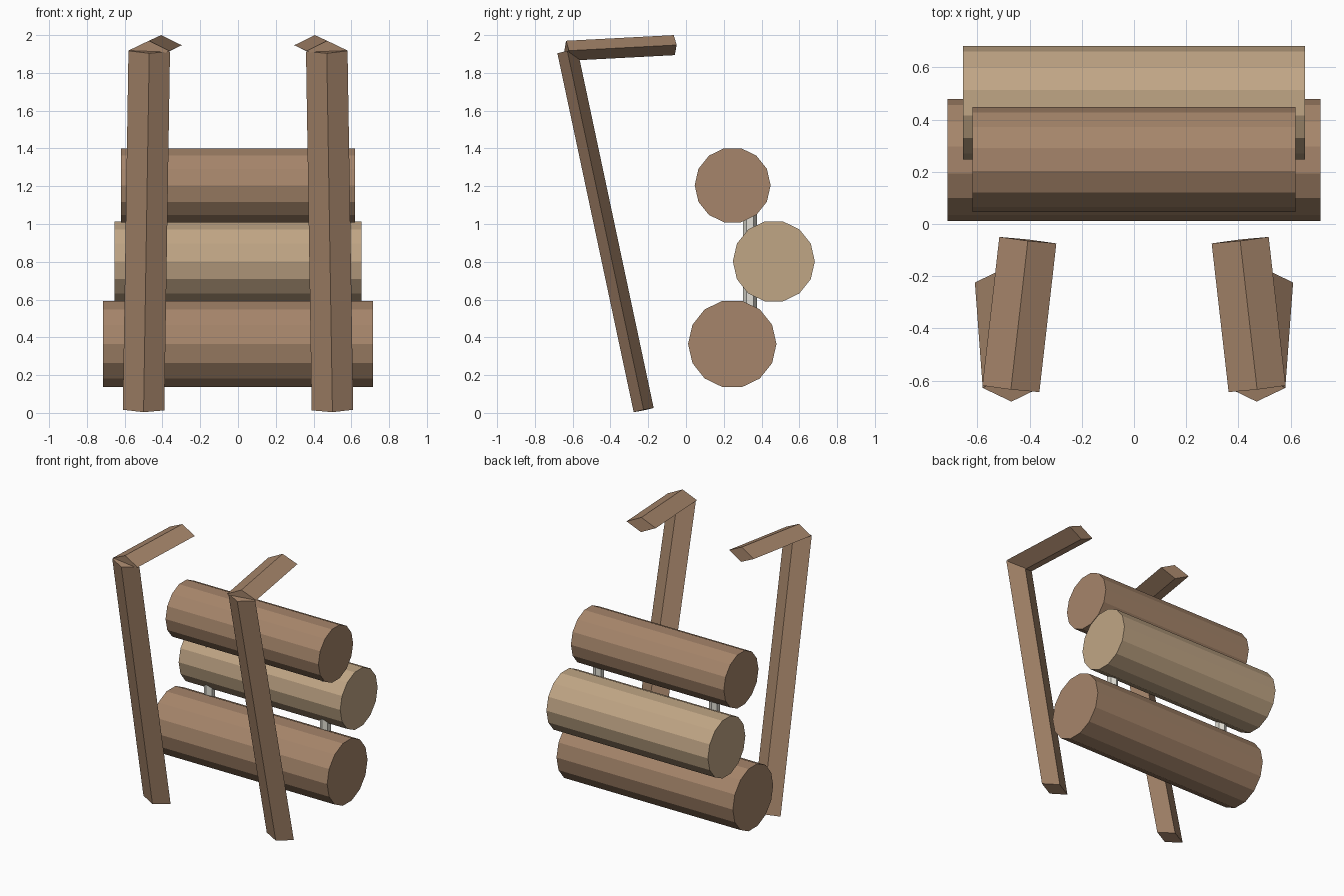
import bpy
import bmesh
from math import cos, sin, pi
from mathutils import Vector

if "Cube" in bpy.data.objects:
    bpy.data.objects.remove(bpy.data.objects["Cube"])


def material(name, rgb):
    m = bpy.data.materials.new(name)
    m.diffuse_color = (*rgb, 1)
    m.use_nodes = True
    m.node_tree.nodes["Principled BSDF"].inputs["Base Color"].default_value = m.diffuse_color
    return m


bark = material("dark_wood", (0.38, 0.235, 0.145))
pale = material("pale_wood", (0.53, 0.38, 0.235))
metal = material("pale_rod", (0.75, 0.73, 0.66))


def prism(name, start, end, sides, half_u, half_v, mat):
    """Capped straight bar; u lies across the bar, v is perpendicular to both."""
    a, b = Vector(start), Vector(end)
    axis = (b - a).normalized()
    # u: horizontal sideways direction of the bar
    ref = Vector((0, 1, 0)) if abs(axis.x) > 0.9 or axis.z > 0.999 else Vector((1, 0, 0))
    u = (ref - axis * ref.dot(axis)).normalized()
    v = axis.cross(u)
    bm = bmesh.new()
    rings = []
    for p in (a, b):
        rings.append([bm.verts.new(p + u * half_u * cos(2 * pi * i / sides)
                                   + v * half_v * sin(2 * pi * i / sides))
                      for i in range(sides)])
    for i in range(sides):
        j = (i + 1) % sides
        bm.faces.new((rings[0][i], rings[0][j], rings[1][j], rings[1][i]))
    bm.faces.new(rings[0][::-1])
    bm.faces.new(rings[1])
    bmesh.ops.recalc_face_normals(bm, faces=bm.faces)
    me = bpy.data.meshes.new(name)
    bm.to_mesh(me)
    bm.free()
    me.materials.append(mat)
    ob = bpy.data.objects.new(name, me)
    bpy.context.collection.objects.link(ob)
    return ob


# Three stacked 14-sided logs: half length, y, z, radius
for name, hx, y, z, r, mat in (
        ("bottom_log", 0.715, 0.245, 0.365, 0.234, bark),
        ("middle_log", 0.655, 0.465, 0.802, 0.217, pale),
        ("top_log", 0.62, 0.247, 1.205, 0.201, bark)):
    prism(name, (-hx, y, z), (hx, y, z), 14, r, r, mat)

# Mirrored rods, leaning posts and top arms, all with diamond sections
for side, s in (("left", -1), ("right", 1)):
    prism(side + "_rod", (s * 0.47, 0.34, 0.45), (s * 0.47, 0.34, 1.12),
          6, 0.037, 0.037, metal)
    prism(side + "_post", (s * 0.50, -0.224, 0.015), (s * 0.47, -0.628, 1.915),
          4, 0.11, 0.054, bark)
    prism(side + "_top_arm", (s * 0.472, -0.632, 1.917), (s * 0.407, -0.062, 1.947),
          4, 0.11, 0.053, bark)
